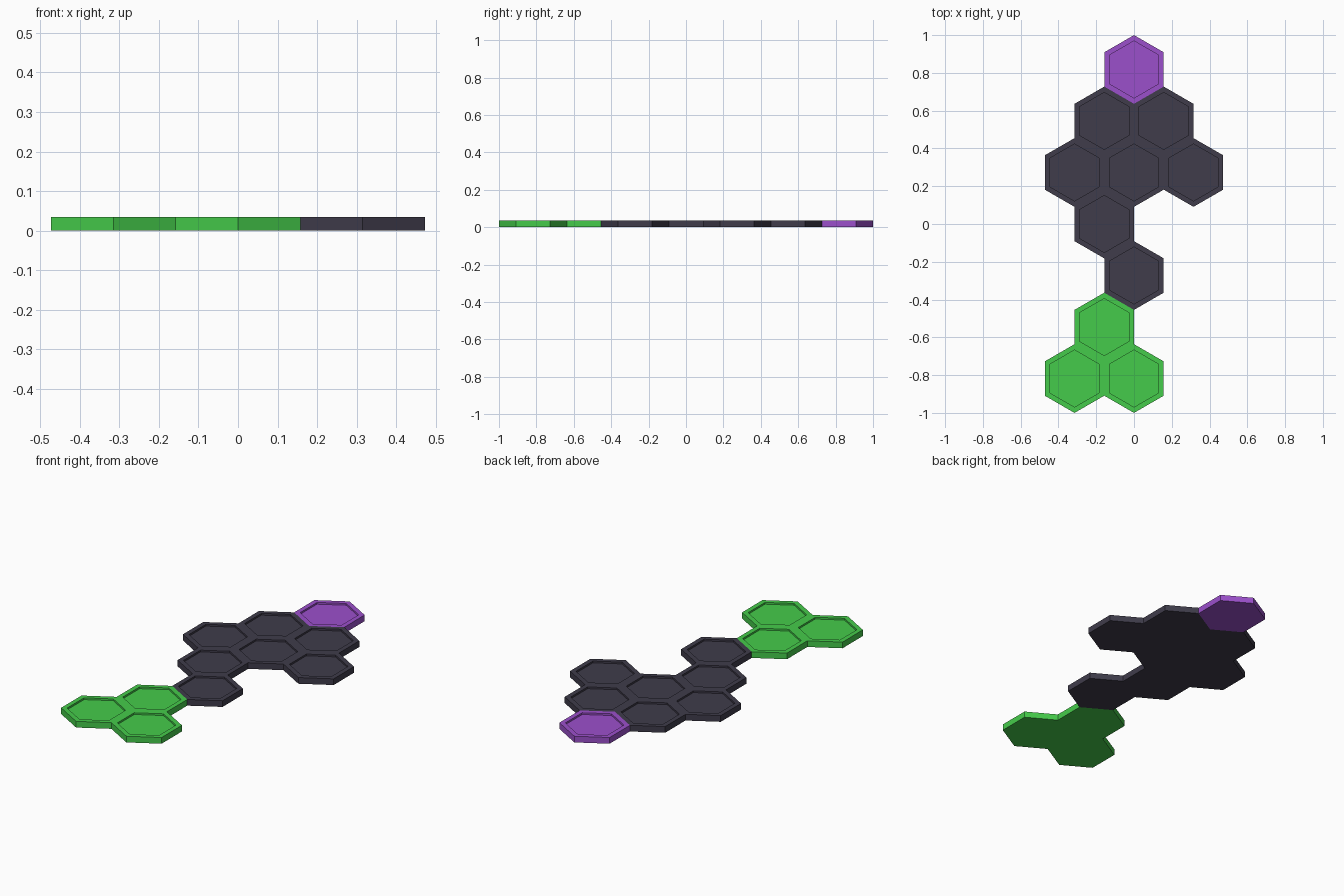
import bpy, bmesh, math

if "Cube" in bpy.data.objects:
    bpy.data.objects.remove(bpy.data.objects["Cube"])

R = 2 / 11                      # hexagon corner radius
HALF = R * math.sqrt(3) / 2     # half width across flats
H, DEPTH, INNER = 0.035, 0.01, 0.83


def material(name, col):
    m = bpy.data.materials.new(name)
    m.diffuse_color = (*col, 1)
    m.use_nodes = True
    m.node_tree.nodes["Principled BSDF"].inputs["Base Color"].default_value = m.diffuse_color
    return m


def ring(bm, r, z):
    return [bm.verts.new((r * math.sin(i * math.pi / 3), r * math.cos(i * math.pi / 3), z))
            for i in range(6)][::-1]


def tile(name, col, row, mat):
    # hexagonal tray: outer wall, flat rim, recess wall and floor
    bm = bmesh.new()
    rings = [ring(bm, R, 0), ring(bm, R, H), ring(bm, R * INNER, H), ring(bm, R * INNER, H - DEPTH)]
    for a, b in zip(rings, rings[1:]):
        for i in range(6):
            j = (i + 1) % 6
            bm.faces.new((a[i], a[j], b[j], b[i]))
    bm.faces.new(rings[0][::-1])
    bm.faces.new(rings[-1])
    me = bpy.data.meshes.new(name)
    bm.to_mesh(me)
    bm.free()
    me.materials.append(mat)
    ob = bpy.data.objects.new(name, me)
    ob.location = (col * HALF, row * 1.5 * R, 0)
    bpy.context.collection.objects.link(ob)


purple = material("purple", (0.33, 0.08, 0.60))
dark = material("dark", (0.05, 0.045, 0.07))
green = material("green", (0.06, 0.60, 0.07))

# tile layout: columns in half widths, rows from top to bottom
layout = {
    "tip_tile": (purple, [(0, 3)]),
    "body_tile": (dark, [(-1, 2), (1, 2), (-2, 1), (0, 1), (2, 1), (-1, 0), (0, -1)]),
    "tail_tile": (green, [(-1, -2), (-2, -3), (0, -3)]),
}
for name, (mat, cells) in layout.items():
    for n, (c, r) in enumerate(cells, 1):
        tile(f"{name}_{n}", c, r, mat)
